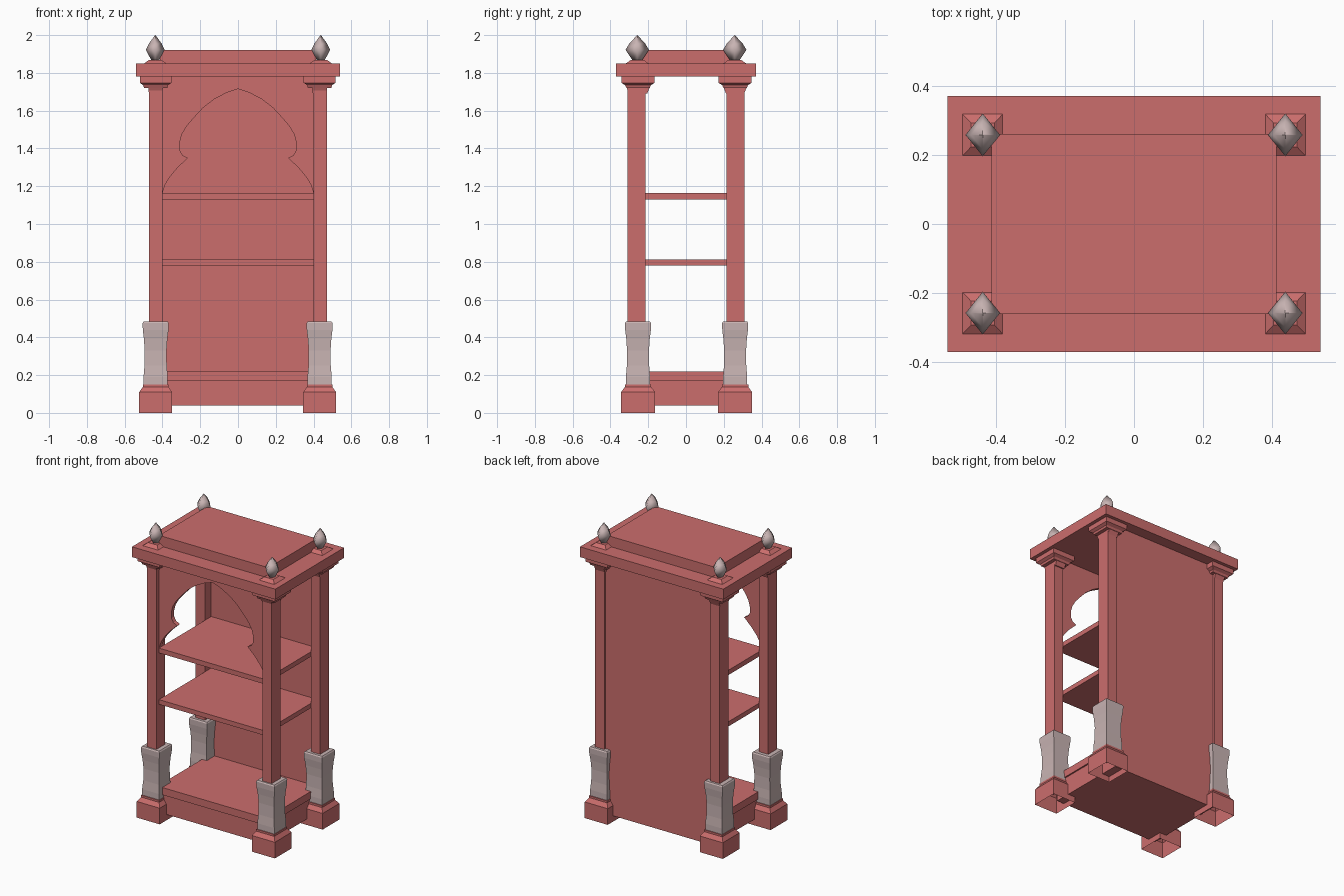
import bpy, bmesh

cube = bpy.data.objects.get("Cube")
if cube:
    bpy.data.objects.remove(cube, do_unlink=True)


def material(name, rgb):
    m = bpy.data.materials.new(name)
    m.use_nodes = True
    m.diffuse_color = (*rgb, 1)
    bsdf = next(n for n in m.node_tree.nodes if n.type == 'BSDF_PRINCIPLED')
    bsdf.inputs["Base Color"].default_value = (*rgb, 1)
    return m


RED = material("dusty red paint", (0.60, 0.155, 0.152))
GREY = material("pale rose stone", (0.58, 0.455, 0.45))


def finish(name, bm, mat, smooth=False):
    bmesh.ops.recalc_face_normals(bm, faces=bm.faces)
    me = bpy.data.meshes.new(name)
    bm.to_mesh(me)
    bm.free()
    me.materials.append(mat)
    for p in me.polygons:
        p.use_smooth = smooth
    ob = bpy.data.objects.new(name, me)
    bpy.context.collection.objects.link(ob)
    return ob


SQUARE = [(-1, -1), (1, -1), (1, 1), (-1, 1)]
DIAMOND = [(0, -1), (1, 0), (0, 1), (-1, 0)]


def stack(name, rings, mat, at=(0, 0), outline=SQUARE, open_bottom=False, smooth=False):
    """Loft four-sided rings given as (half x, half y, z)."""
    bm = bmesh.new()
    loops = [[bm.verts.new((at[0] + u * hx, at[1] + v * hy, z)) for u, v in outline]
             for hx, hy, z in rings]
    for a, b in zip(loops, loops[1:]):
        for i in range(4):
            j = (i + 1) % 4
            bm.faces.new((a[i], a[j], b[j], b[i]))
    bm.faces.new(loops[-1])
    if not open_bottom:
        bm.faces.new(loops[0][::-1])
    return finish(name, bm, mat, smooth)


def box(name, hx, y0, y1, z0, z1):
    hy = (y1 - y0) / 2
    return stack(name, [(hx, hy, z0), (hx, hy, z1)], RED, (0, (y0 + y1) / 2))


# Part profiles shared by the four corners
FOOT = [(.087, .09, 0), (.087, .09, .11), (.068, .07, .137), (.068, .07, .15)]
SLEEVE = [(.064, .064, .15), (.064, .064, .19), (.059, .059, .25), (.058, .058, .33),
          (.062, .062, .39), (.068, .068, .44), (.069, .069, .475), (.064, .064, .483)]
POST = [(.035, .0475, .1), (.035, .0475, 1.75)]
CAPITAL = [(.036, .048, 1.69), (.038, .06, 1.72), (.062, .062, 1.721),
           (.066, .068, 1.735), (.084, .087, 1.747), (.084, .087, 1.78)]
FINIAL_BASE = [(.058, .06, 1.85), (.034, .035, 1.868)]
FINIAL = [(.018, .022, 1.862), (.05, .062, 1.922), (.034, .042, 1.955), (.001, .001, 2.0)]

for sx, side in ((-1, "right"), (1, "left")):
    for sy, end in ((-1, "front"), (1, "back")):
        tag = end + "_" + side
        at = (sx * .434 - .002, sy * .257 + .003)
        stack(tag + "_foot", FOOT, RED, at, open_bottom=True)
        stack(tag + "_sleeve", SLEEVE, GREY, at)
        stack(tag + "_post", POST, RED, (sx * .435, sy * .261))
        stack(tag + "_capital", CAPITAL, RED, at)
        tip = (sx * .438, sy * .258)
        stack(tag + "_finial_base", FINIAL_BASE, RED, tip)
        stack(tag + "_finial", FINIAL, GREY, tip, DIAMOND, smooth=True)

# Roof
box("cornice", .54, -.37, .37, 1.78, 1.85)
box("roof_block", .412, -.26, .26, 1.85, 1.92)

# Shelves, plinth and back
box("upper_shelf", .40, -.28, .285, 1.13, 1.163)
box("lower_shelf", .40, -.28, .285, .78, .812)
box("bottom_shelf", .41, -.28, .285, .17, .22)
box("plinth", .40, -.272, .284, .04, .17)
box("back_panel", .40, .283, .293, .04, 1.78)

# Cusped arch panel between the front posts
ARCH = [(.40, 1.163), (.385, 1.21), (.36, 1.25), (.32, 1.298), (.265, 1.35),
        (.293, 1.364), (.308, 1.39), (.309, 1.43), (.297, 1.475), (.27, 1.52),
        (.233, 1.563), (.185, 1.615), (.127, 1.66), (.06, 1.695)]
outline = [(-.40, 1.78), (.40, 1.78)] + ARCH + [(0, 1.715)] + [(-x, z) for x, z in ARCH[::-1]]
bm = bmesh.new()
face = bm.faces.new([bm.verts.new((x, -.277, z)) for x, z in outline])
side = bmesh.ops.extrude_face_region(bm, geom=[face])
moved = [g for g in side["geom"] if isinstance(g, bmesh.types.BMVert)]
bmesh.ops.translate(bm, verts=moved, vec=(0, .03, 0))
finish("arch_panel", bm, RED)
